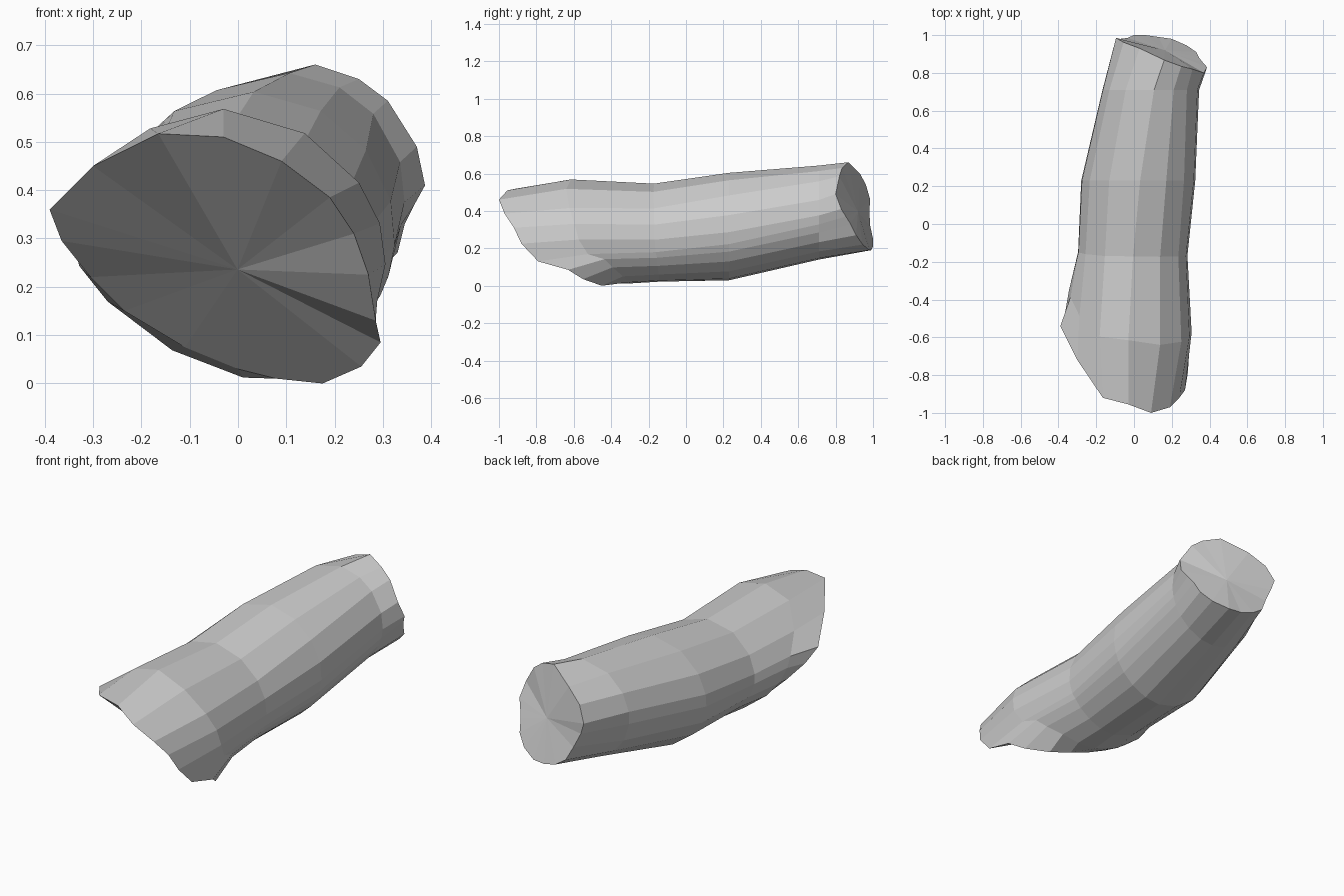
import bpy, bmesh, math
from mathutils import Vector

if "Cube" in bpy.data.objects:
    bpy.data.objects.remove(bpy.data.objects["Cube"])

# Slanted front cut, clockwise seen from the front (x, y, z)
FRONT = [(-.39, -.54, .36), (-.30, -.72, .45), (-.165, -.92, .517), (-.03, -.955, .51),
         (.09, -1.0, .46), (.19, -.97, .385), (.24, -.92, .31), (.27, -.88, .225),
         (.285, -.79, .13), (.295, -.63, .085), (.255, -.55, .035), (.175, -.45, 0),
         (.08, -.40, .01), (0, -.38, .03), (-.11, -.36, .075), (-.235, -.36, .15),
         (-.305, -.40, .22), (-.365, -.47, .295)]
# Back cut, same order
BACK = [(-.095, .985, .46), (-.055, .962, .54), (.03, .93, .60), (.16, .868, .66),
        (.25, .835, .63), (.31, .82, .585), (.37, .80, .49), (.387, .83, .41),
        (.365, .855, .37), (.345, .88, .33), (.33, .91, .27), (.28, .945, .22),
        (.20, .98, .19), (.13, .99, .19), (.06, 1.0, .21), (0, 1.0, .25),
        (-.035, .985, .32), (-.075, .98, .40)]
# Body rings: y, slant towards front cut, blend, centre x/z, radii x/z, skew,
# lower-left flattening, upper-left flattening
RINGS = [(-.20, .55, .0, -.03, .29, .333, .285, .06, .15, .12),
         (-.13, .05, .2, -.010, .28, .293, .267, .03, .14, .02),
         (.23, 0, .5, .02, .314, .305, .291, .01, .07, .02),
         (.71, 0, .85, .088, .39, .257, .253, 0, .03, 0)]


def body_ring(y, slant, blend, cx, cz, rx, rz, skew, low, high):
    pts = []
    for f, b in zip(FRONT, BACK):
        d0 = Vector((f[0] + .03, f[2] - .27)).normalized()
        d1 = Vector((b[0] - .14, b[2] - .42)).normalized()
        d = d0.lerp(d1, blend)
        a = math.atan2(d.y, d.x)
        r = 1 - skew * math.sin(2 * a)
        r *= 1 - low * max(0, math.cos(a - math.radians(230))) ** 4
        r *= 1 - high * max(0, math.cos(a - math.radians(138))) ** 4
        yy = y + slant * (f[1] - y)
        pts.append((cx + rx * r * math.cos(a), yy, max(.012, cz + rz * r * math.sin(a))))
    return pts


def fan(bm, ring):
    mid = bm.verts.new(sum((v.co for v in ring), Vector()) / len(ring))
    for i, v in enumerate(ring):
        bm.faces.new((v, ring[i - 1], mid))


# Log: bridged rings closed by fan caps
bm = bmesh.new()
loops = [FRONT] + [body_ring(*r) for r in RINGS] + [BACK]
loops = [[bm.verts.new(p) for p in pts] for pts in loops]
for a, b in zip(loops, loops[1:]):
    for i in range(len(a)):
        bm.faces.new((a[i - 1], a[i], b[i], b[i - 1]))
fan(bm, loops[0])
fan(bm, loops[-1])
bmesh.ops.recalc_face_normals(bm, faces=bm.faces)
mesh = bpy.data.meshes.new("log")
bm.to_mesh(mesh)
bm.free()
bpy.context.collection.objects.link(bpy.data.objects.new("log", mesh))
